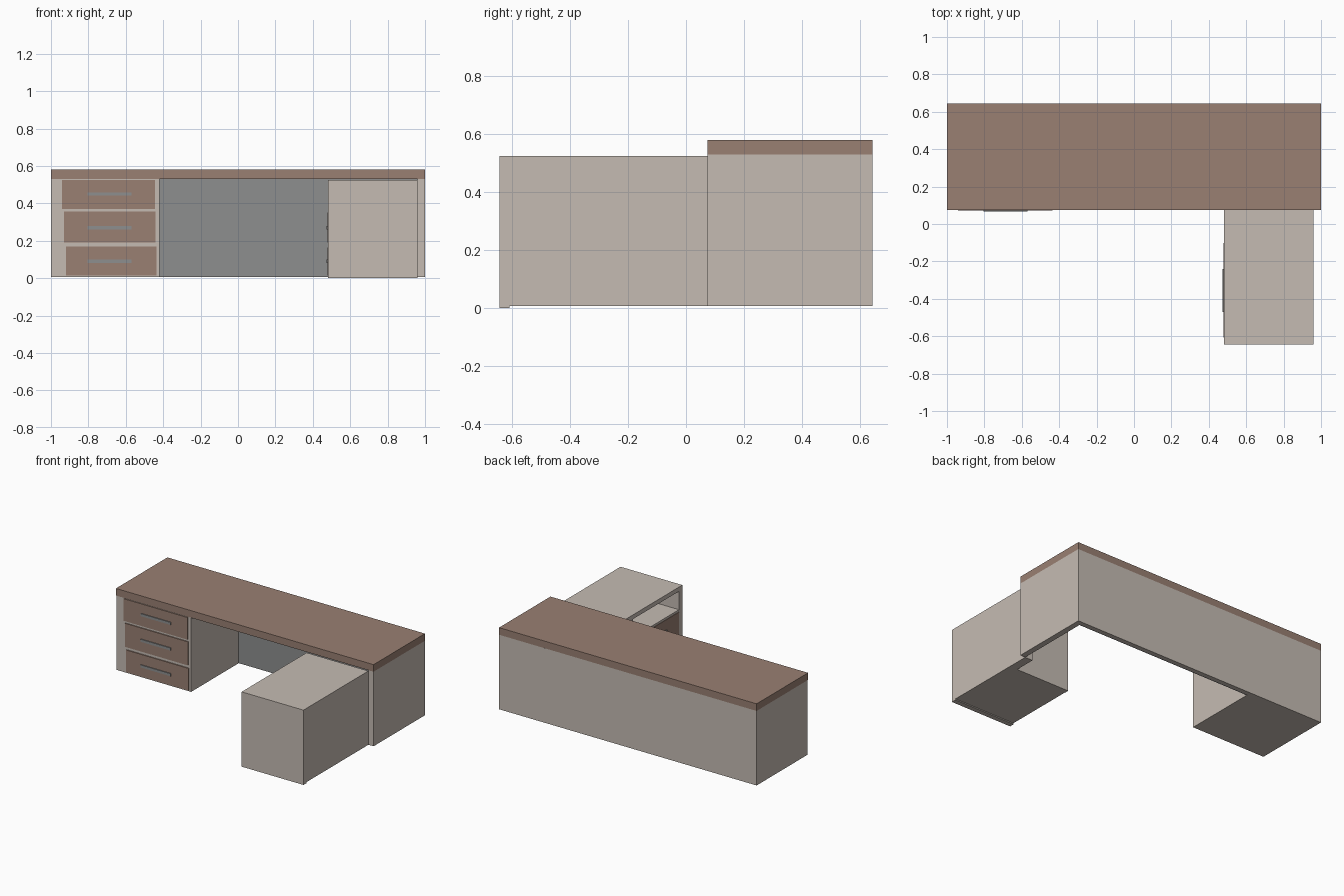
import bpy

if "Cube" in bpy.data.objects:
    bpy.data.objects.remove(bpy.data.objects["Cube"])


def material(name, rgb):
    m = bpy.data.materials.new(name)
    m.diffuse_color = (*rgb, 1)
    m.use_nodes = True
    m.node_tree.nodes["Principled BSDF"].inputs["Base Color"].default_value = m.diffuse_color
    return m


BEIGE = material("beige_laminate", (0.56, 0.50, 0.45))
BROWN = material("brown_wood", (0.32, 0.215, 0.17))
GREY = material("grey_metal", (0.27, 0.275, 0.275))


def box(name, x, y, z, mat):
    """Box given by its (min, max) range on each axis."""
    bpy.ops.mesh.primitive_cube_add(
        size=1, location=[(a + b) / 2 for a, b in (x, y, z)])
    o = bpy.context.object
    o.name = name
    o.scale = [b - a for a, b in (x, y, z)]
    bpy.ops.object.transform_apply(location=False, rotation=False, scale=True)
    o.data.materials.append(mat)
    return o


BASE, UNDER = 0.007, 0.53
FRONT, BACK = 0.075, 0.645

# Main desk
box("desk_top", (-1, 1), (FRONT, BACK), (UNDER, 0.58), BROWN)
box("left_pedestal", (-1, -0.42), (0.08, BACK), (BASE, UNDER), BEIGE)
box("right_side_panel", (0.96, 1), (FRONT, BACK), (BASE, UNDER), BEIGE)
box("back_panel", (-0.42, 0.96), (0.615, BACK), (BASE, UNDER), BEIGE)
box("knee_space_lining", (-0.42, 0.96), (0.608, 0.615), (BASE, UNDER), GREY)

# Drawer rows shared by both pedestals: (bottom, top, handle height)
ROWS = [(0.015, 0.17, 0.09), (0.19, 0.355, 0.27), (0.37, 0.525, 0.45)]

# Left pedestal drawers, facing the front
for i, (lo, hi, h) in enumerate(ROWS):
    s = -0.01 * i
    box(f"left_drawer_{i}", (-0.92 + s, -0.435 + s / 2), (0.073, 0.09), (lo, hi), BROWN)
    box(f"left_handle_{i}", (-0.805, -0.57), (0.067, 0.074), (h - 0.009, h + 0.009), GREY)

# Side return carcass, open towards -x
box("return_front_panel", (0.48, 0.96), (-0.645, -0.61), (0, 0.525), BEIGE)
box("return_top", (0.48, 0.96), (-0.61, FRONT), (0.495, 0.525), BEIGE)
box("return_right_panel", (0.90, 0.96), (-0.61, FRONT), (BASE, 0.495), BEIGE)
box("return_rear_panel", (0.48, 0.90), (-0.10, -0.075), (BASE, 0.495), BEIGE)
box("return_bottom", (0.482, 0.90), (-0.61, -0.10), (BASE, 0.015), BEIGE)
box("return_drawer_rail", (0.482, 0.90), (-0.61, -0.10), (0.17, 0.19), BEIGE)
box("return_shelf", (0.482, 0.90), (-0.61, -0.10), (0.35, 0.365), BEIGE)

# Return drawers, facing the knee space; the top bay stays open
for i, (lo, hi, h) in enumerate(ROWS[:2]):
    box(f"return_drawer_{i}", (0.479, 0.50), (-0.608, -0.102), (lo, hi - 0.005), BROWN)
    box(f"return_handle_{i}", (0.473, 0.48), (-0.47, -0.24), (h - 0.009, h + 0.009), GREY)
